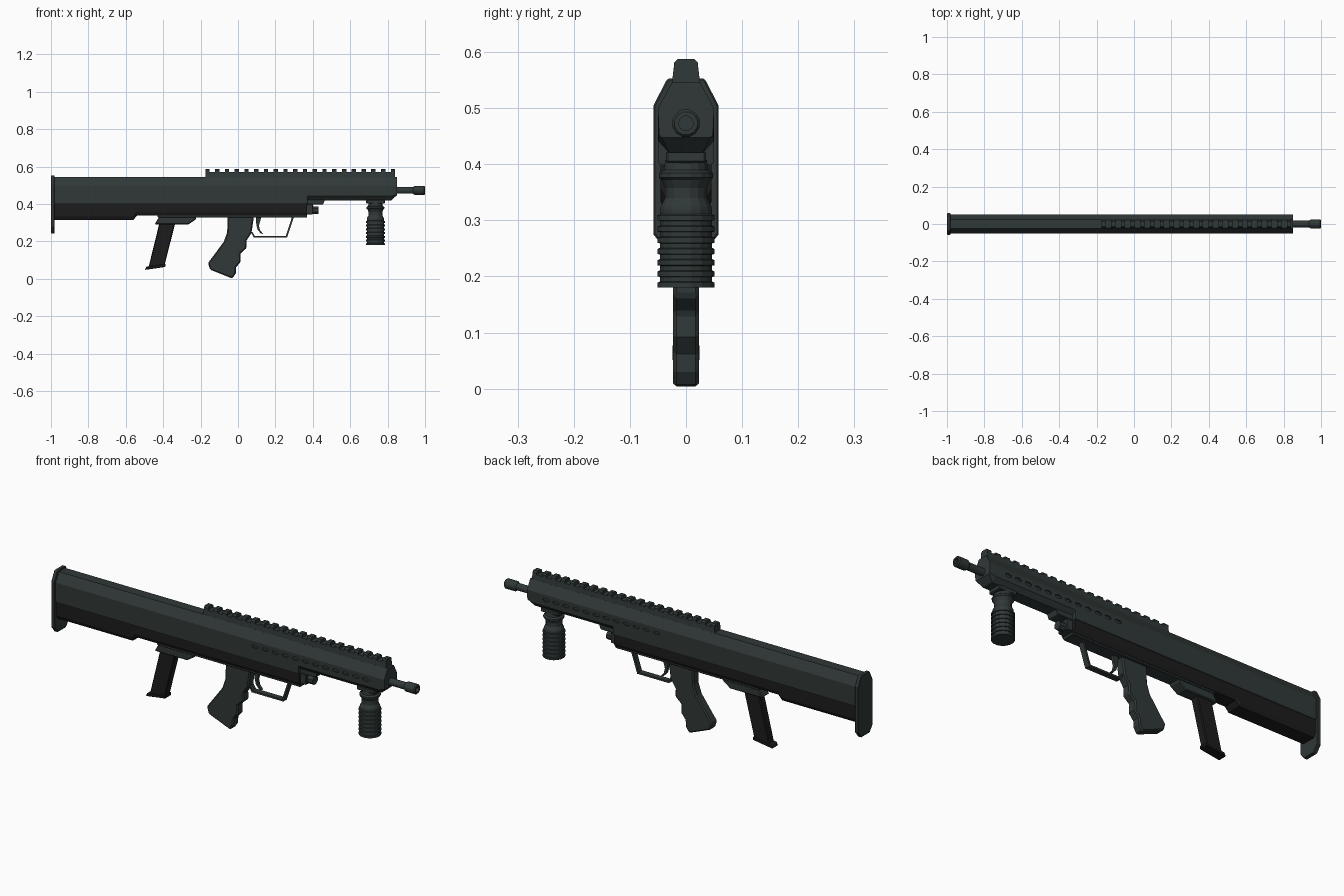
import bpy, bmesh, math
from mathutils import Matrix

cube = bpy.data.objects.get("Cube")
if cube:
    bpy.data.objects.remove(cube, do_unlink=True)


def material(name, rgb):
    m = bpy.data.materials.new(name)
    m.use_nodes = True
    m.diffuse_color = (*rgb, 1)
    m.node_tree.nodes["Principled BSDF"].inputs["Base Color"].default_value = (*rgb, 1)
    return m


GREY = material("green grey", (0.030, 0.040, 0.039))
BLACK = material("soft black", (0.012, 0.012, 0.012))


def finish(name, bm, mat, bevel=0):
    bmesh.ops.recalc_face_normals(bm, faces=bm.faces)
    me = bpy.data.meshes.new(name)
    bm.to_mesh(me)
    bm.free()
    ob = bpy.data.objects.new(name, me)
    bpy.context.collection.objects.link(ob)
    me.materials.append(mat)
    if bevel:
        b = ob.modifiers.new("Bevel", "BEVEL")
        b.width, b.segments, b.limit_method = bevel, 1, "ANGLE"
        b.angle_limit = math.radians(50)
    return ob


def loft(name, rings, mat, bevel=0):
    """Skin a list of closed rings and cap both ends."""
    bm = bmesh.new()
    loops = [[bm.verts.new(p) for p in ring] for ring in rings]
    n = len(loops[0])
    for a, b in zip(loops, loops[1:]):
        for i in range(n):
            j = (i + 1) % n
            bm.faces.new((a[i], a[j], b[j], b[i]))
    bm.faces.new(loops[0])
    bm.faces.new(loops[-1])
    return finish(name, bm, mat, bevel)


def side(name, pts, half, mat, bevel=0):
    """Side profile (x, z) extruded evenly across y."""
    return loft(name, [[(x, y, z) for x, z in pts] for y in (-half, half)], mat, bevel)


def section(name, stations, mat, bevel=0):
    """Mirrored half sections (y, z), bottom to top, placed along x."""
    rings = [[(x, y, z) for y, z in half] + [(x, -y, z) for y, z in reversed(half)]
             for x, half in stations]
    return loft(name, rings, mat, bevel)


def box(name, x0, x1, z0, z1, half, mat, bevel=0):
    return side(name, [(x0, z0), (x1, z0), (x1, z1), (x0, z1)], half, mat, bevel)


def turned(name, profile, centre, axis, mat, sides=12):
    """Lathe (radius, distance) pairs around the x or z axis."""
    rings = []
    for r, d in profile:
        ring = []
        for i in range(sides):
            a = math.tau * (i + 0.5) / sides
            u, v = r * math.cos(a), r * math.sin(a)
            ring.append((d, u, centre + v) if axis == "x" else (centre + u, v, d))
        rings.append(ring)
    return loft(name, rings, mat)


# Butt plate
plate = [(0.033, 0.243), (0.058, 0.275), (0.058, 0.505), (0.033, 0.553)]
section("butt_plate", [(-1.0, plate), (-0.98, plate)], GREY, 0.003)

# Receiver shell with faceted top and sloping nose
top = [(0.05, 0.5), (0.025, 0.546)]
rear = [(0.047, 0.40), (0.05, 0.405)] + top
fore = [(0.03, 0.42), (0.05, 0.442)] + top
nose = [(0.044, 0.448), (0.048, 0.452)] + top
receiver = section("receiver", [(-0.98, rear), (0.37, rear), (0.372, fore),
                                (0.82, fore), (0.85, nose)], GREY)

# Row of oval vent recesses on both sides
bm = bmesh.new()
for sign in (-1, 1):
    for i in range(12):
        m = Matrix.Translation((0.13 + i * 0.056, sign * 0.05, 0.474)) \
            @ Matrix.Diagonal((1, 1, 0.45, 1)) @ Matrix.Rotation(math.pi / 2, 4, "X")
        bmesh.ops.create_cone(bm, cap_ends=True, segments=12, radius1=0.018,
                              radius2=0.018, depth=0.012, matrix=m)
cutter = finish("vent_cutter", bm, GREY)
cutter.hide_render = True
cutter.hide_viewport = True
cut = receiver.modifiers.new("Vents", "BOOLEAN")
cut.operation, cut.object, cut.solver = "DIFFERENCE", cutter, "EXACT"


# Lower housing, stepped up ahead of the stock
def lower(z):
    return [(0.036, z), (0.045, z + 0.018), (0.045, 0.41)]


section("lower_housing", [(-0.98, lower(0.315)), (-0.56, lower(0.315)),
                          (-0.54, lower(0.338)), (0.37, lower(0.338))], BLACK)
box("lower_trim", -0.43, 0.37, 0.328, 0.343, 0.034, GREY, 0.003)

# Front latch and small pin ahead of the housing
side("latch_wedge", [(0.36, 0.398), (0.455, 0.398), (0.465, 0.425), (0.36, 0.425)],
     0.032, GREY, 0.003)
box("latch_block", 0.36, 0.40, 0.345, 0.40, 0.03, GREY, 0.003)
turned("latch_pin", [(0.022, 0.39), (0.022, 0.43)], 0.367, "x", GREY, 8)

# Top rail and its teeth
base = [(0.025, 0.544), (0.022, 0.572)]
section("rail_base", [(-0.175, base), (0.84, base)], GREY)
tooth = [(0.022, 0.57), (0.021, 0.581), (0.014, 0.588)]
for i in range(20):
    x = -0.175 + i * 0.0522
    section(f"rail_tooth_{i + 1}", [(x, tooth), (x + 0.023, tooth)], GREY)

# Barrel with wider muzzle
turned("barrel", [(0.018, 0.83), (0.018, 0.935), (0.022, 0.94), (0.025, 0.945),
                  (0.025, 0.995), (0.021, 1.0), (0.013, 1.0), (0.013, 0.96)],
       0.473, "x", GREY)

# Vertical fore grip with ribs, waist and collar
profile = []
for i in range(7):
    z = 0.18 + i * 0.02
    profile += [(0.052, z), (0.052, z + 0.009), (0.047, z + 0.011), (0.047, z + 0.019)]
profile += [(0.046, 0.325), (0.038, 0.34), (0.038, 0.358), (0.044, 0.372), (0.049, 0.376),
            (0.049, 0.384), (0.04, 0.39), (0.038, 0.408)]
turned("fore_grip", profile, 0.735, "z", GREY, 16)
box("fore_grip_mount", 0.685, 0.785, 0.402, 0.424, 0.036, GREY, 0.004)

# Magazine well, magazine and its floor plate
side("magazine_well", [(-0.42, 0.335), (-0.445, 0.292), (-0.265, 0.292), (-0.225, 0.318),
                       (-0.225, 0.335)], 0.03, GREY, 0.004)
side("magazine", [(-0.42, 0.30), (-0.335, 0.30), (-0.395, 0.065), (-0.48, 0.055)],
     0.021, BLACK, 0.004)
side("magazine_floor", [(-0.498, 0.048), (-0.388, 0.064), (-0.386, 0.08), (-0.49, 0.066)],
     0.024, BLACK, 0.003)

# Pistol grip with finger grooves
side("pistol_grip", [(-0.055, 0.333), (0.085, 0.333), (0.072, 0.245), (0.045, 0.205),
                     (0.046, 0.165), (0.012, 0.135), (0.014, 0.092), (-0.01, 0.062),
                     (-0.012, 0.03), (-0.03, 0.002), (-0.15, 0.05), (-0.16, 0.085),
                     (-0.075, 0.2), (-0.058, 0.25)], 0.023, GREY, 0.006)

# Trigger guard and trigger
side("trigger_guard", [(0.07, 0.25), (0.085, 0.22), (0.262, 0.22), (0.30, 0.335),
                       (0.29, 0.335), (0.255, 0.229), (0.09, 0.229), (0.078, 0.25)],
     0.014, GREY)
side("trigger", [(0.095, 0.333), (0.125, 0.333), (0.112, 0.285), (0.118, 0.26),
                 (0.135, 0.24), (0.122, 0.243), (0.105, 0.262), (0.098, 0.29)],
     0.008, GREY)
